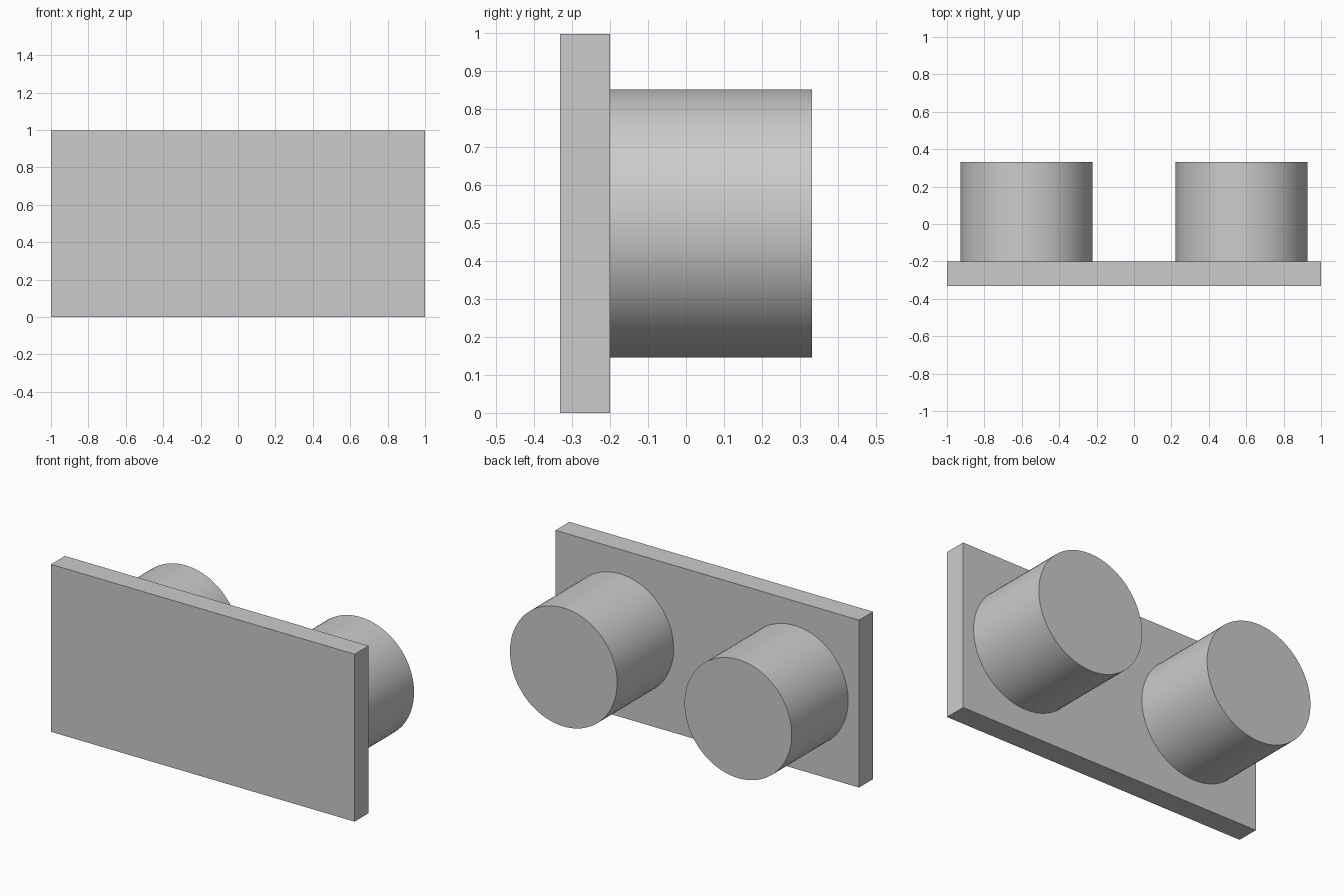
import bpy
from math import pi

cube = bpy.data.objects.get("Cube")
if cube:
    bpy.data.objects.remove(cube, do_unlink=True)

# Single plain grey
grey = bpy.data.materials.new("light grey")
grey.use_nodes = True
colour = (0.6, 0.6, 0.6, 1)
grey.diffuse_color = colour
grey.node_tree.nodes["Principled BSDF"].inputs["Base Color"].default_value = colour

WIDTH, HEIGHT = 2.0, 0.997
FRONT, PLATE_BACK, BACK = -0.331, -0.2, 0.331
PEG_X, PEG_RADIUS = 0.575, 0.353

# Flat rectangular front plate
bpy.ops.mesh.primitive_cube_add(size=1, location=(0, (FRONT + PLATE_BACK) / 2, HEIGHT / 2))
plate = bpy.context.object
plate.name = "front_plate"
plate.scale = (WIDTH, PLATE_BACK - FRONT, HEIGHT)
bpy.ops.object.transform_apply(location=False, rotation=False, scale=True)
plate.data.materials.append(grey)

# Two round pegs standing out from the back of the plate
for side, name in ((1, "left_peg"), (-1, "right_peg")):
    bpy.ops.mesh.primitive_cylinder_add(
        vertices=96, radius=PEG_RADIUS, depth=BACK - PLATE_BACK,
        location=(side * PEG_X, (BACK + PLATE_BACK) / 2, HEIGHT / 2),
        rotation=(pi / 2, 0, 0))
    peg = bpy.context.object
    peg.name = name
    peg.data.materials.append(grey)
    bpy.ops.object.shade_smooth_by_angle()
